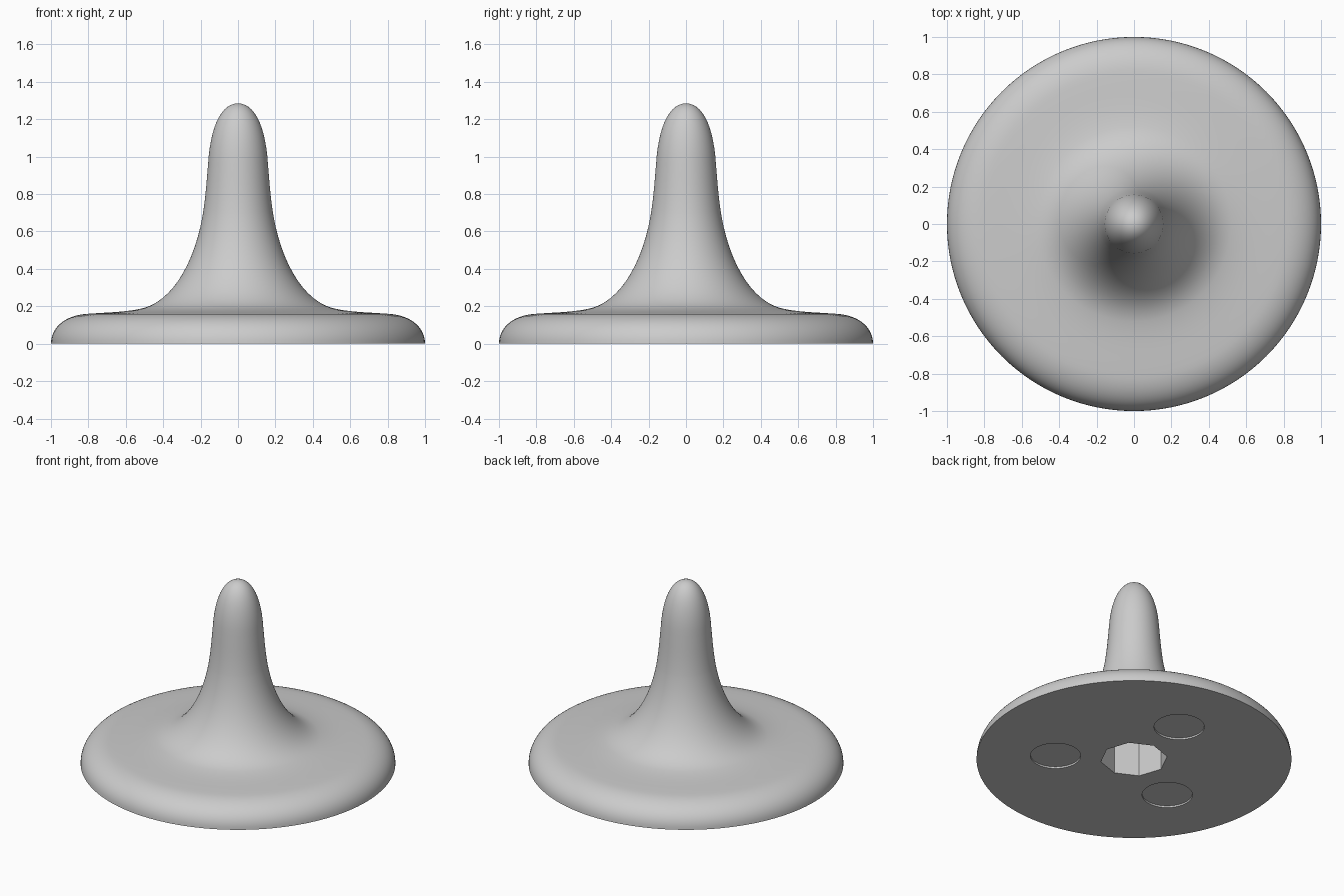
import bpy
import bmesh
from math import radians, sin, cos
from mathutils import Matrix, Vector
from mathutils.geometry import interpolate_bezier

cube = bpy.data.objects.get("Cube")
if cube:
    bpy.data.objects.remove(cube, do_unlink=True)

grey = bpy.data.materials.new("plain grey")
grey.use_nodes = True
grey.diffuse_color = (0.6, 0.6, 0.6, 1)
grey.node_tree.nodes["Principled BSDF"].inputs["Base Color"].default_value = grey.diffuse_color


def add_object(name, bm):
    bmesh.ops.recalc_face_normals(bm, faces=bm.faces)
    mesh = bpy.data.meshes.new(name)
    bm.to_mesh(mesh)
    bm.free()
    mesh.materials.append(grey)
    obj = bpy.data.objects.new(name, mesh)
    bpy.context.collection.objects.link(obj)
    return obj


def prism_cutter(name, sides, radius, depth, x=0, y=0, turn=0):
    """Upright prism reaching from below the floor up to the given depth."""
    bm = bmesh.new()
    below = 0.1
    place = Matrix.Translation((x, y, (depth - below) / 2)) @ Matrix.Rotation(turn, 4, "Z")
    bmesh.ops.create_cone(bm, cap_ends=True, segments=sides, radius1=radius, radius2=radius,
                          depth=depth + below, matrix=place)
    cutter = add_object(name, bm)
    cutter.hide_render = True
    return cutter


# Outline from rim to tip: Bezier pieces as (radius, height)
outline = [
    [(1, 0), (1, .09), (.92, .155), (.80, .16)],
    [(.80, .16), (.70, .168), (.59, .168), (.50, .192)],
    [(.50, .192), (.35, .235), (.235, .43), (.19, .68)],
    [(.19, .68), (.173, .78), (.168, .87), (.16, .96)],
    [(.16, .96), (.148, 1.16), (.09, 1.285), (0, 1.285)],
]

# Flared body: spin the outline around the upright axis
bm = bmesh.new()
points = [Vector((0, 0, 0))]
for piece in outline:
    knots = [Vector((r, 0, z)) for r, z in piece]
    points += interpolate_bezier(*knots, 14)[:-1]
points.append(Vector((0, 0, outline[-1][-1][1])))
verts = [bm.verts.new(p) for p in points]
edges = [bm.edges.new(pair) for pair in zip(verts, verts[1:])]
bmesh.ops.spin(bm, geom=verts + edges, cent=(0, 0, 0), axis=(0, 0, 1),
               angle=radians(360), steps=128, use_merge=True)
bmesh.ops.remove_doubles(bm, verts=bm.verts, dist=0.0005)

# One single flat face underneath
floor = [f for f in bm.faces if all(abs(v.co.z) < 1e-5 for v in f.verts)]
bmesh.ops.dissolve_faces(bm, faces=floor, use_verts=True)
body = add_object("flared_stand", bm)

# Eight-sided socket and three shallow round recesses underneath
cutters = [prism_cutter("socket_cutter", 8, 0.213, 0.5, turn=radians(-4))]
for i in range(3):
    angle = radians(85 + 120 * i)
    cutters.append(prism_cutter(f"recess_cutter_{i + 1}", 48, 0.16, 0.012,
                                0.5 * cos(angle), 0.5 * sin(angle)))

bpy.ops.object.select_all(action="DESELECT")
body.select_set(True)
bpy.context.view_layer.objects.active = body
for cutter in cutters:
    cut = body.modifiers.new(cutter.name, "BOOLEAN")
    cut.operation = "DIFFERENCE"
    cut.solver = "EXACT"
    cut.object = cutter
    bpy.ops.object.modifier_apply(modifier=cut.name)
    bpy.data.objects.remove(cutter, do_unlink=True)

bpy.ops.object.shade_smooth_by_angle(angle=radians(30))
